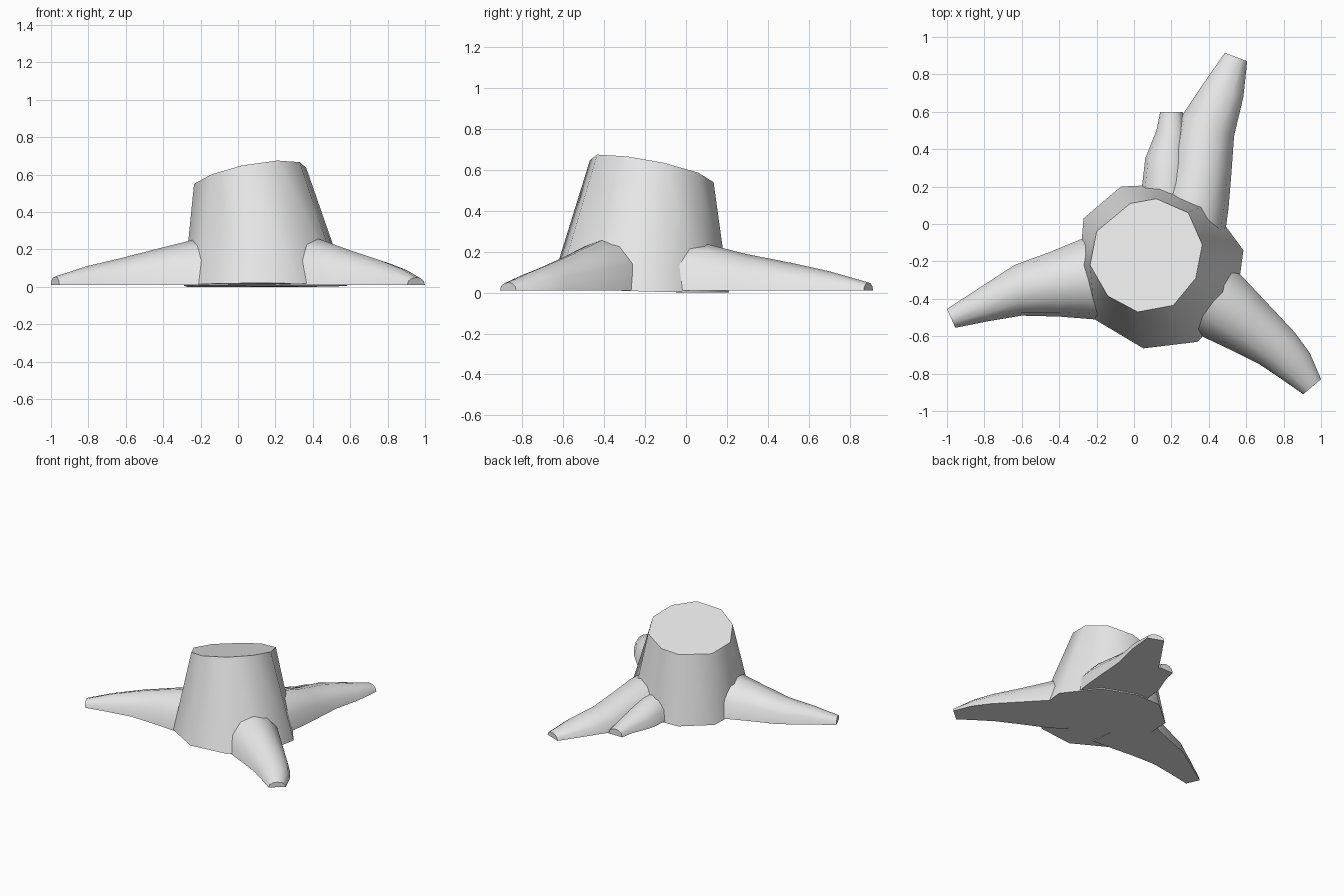
import bpy
import math
from mathutils import Vector

cube = bpy.data.objects.get("Cube")
if cube:
    bpy.data.objects.remove(cube, do_unlink=True)

# One plain colour for everything
grey = bpy.data.materials.new("light_grey")
grey.use_nodes = True
COLOUR = (0.8, 0.8, 0.8, 1)
grey.diffuse_color = COLOUR
grey.node_tree.nodes["Principled BSDF"].inputs["Base Color"].default_value = COLOUR


def loft(name, rings):
    """Skin a row of equal closed rings and cap both ends."""
    count = len(rings[0])
    verts = [point for ring in rings for point in ring]
    faces = []
    for row in range(len(rings) - 1):
        for i in range(count):
            j = (i + 1) % count
            a, b = row * count, (row + 1) * count
            faces.append((a + i, a + j, b + j, b + i))
    faces.append(tuple(reversed(range(count))))
    faces.append(tuple(range(len(verts) - count, len(verts))))
    mesh = bpy.data.meshes.new(name)
    mesh.from_pydata(verts, [], faces)
    mesh.materials.append(grey)
    obj = bpy.data.objects.new(name, mesh)
    bpy.context.collection.objects.link(obj)
    # Consistent outward normals, then smooth sides with sharp rims
    bpy.ops.object.select_all(action='DESELECT')
    obj.select_set(True)
    bpy.context.view_layer.objects.active = obj
    bpy.ops.object.mode_set(mode='EDIT')
    bpy.ops.mesh.select_all(action='SELECT')
    bpy.ops.mesh.normals_make_consistent(inside=False)
    bpy.ops.object.mode_set(mode='OBJECT')
    bpy.ops.object.shade_smooth_by_angle(angle=math.radians(50))
    return obj


def root(name, sections, ground=0.01, steps=6):
    """Flat-bottomed arch swept along pairs of ground edges with a ridge height."""
    rings = []
    for ax, ay, bx, by, height in sections:
        a, b = Vector((ax, ay, ground)), Vector((bx, by, ground))
        ring = []
        for i in range(steps + 1):
            angle = math.pi * i / steps
            point = a.lerp(b, (1 - math.cos(angle)) / 2)
            point.z += (height - ground) * max(math.sin(angle), 0) ** 0.9
            ring.append(point)
        rings.append(ring)
    return loft(name, rings)


# Stump: tapered ten-sided trunk with a slanted cut
foot = [(-.07, .2), (.14, .21), (.4, .11), (.585, -.14), (.55, -.4),
        (.34, -.63), (.05, -.665), (-.21, -.51), (-.29, -.22), (-.27, .03)]
cut = [(-.02, .11), (.12, .135), (.29, .06), (.365, -.11), (.33, -.29),
       (.21, -.435), (.02, -.47), (-.14, -.385), (-.235, -.22), (-.2, -.04)]
loft("stump", [
    [(x, y, max(0, -.03 * y)) for x, y in foot],
    [(x, y, .547 + .18 * x - .208 * y) for x, y in cut],
])

# Roots, from inside the trunk out to the blunt tip
root("right_root", [
    (-.1, -.05, -.05, -.52, .27), (-.28, -.08, -.21, -.51, .25),
    (-.45, -.15, -.4, -.495, .205), (-.64, -.22, -.6, -.49, .155),
    (-.84, -.35, -.78, -.52, .11), (-1, -.455, -.955, -.555, .055)])
root("left_root", [
    (.42, -.16, .2, -.5, .27), (.55, -.25, .32, -.58, .255),
    (.7, -.41, .5, -.665, .195), (.86, -.58, .67, -.75, .14),
    (.94, -.69, .79, -.83, .1), (1, -.83, .905, -.91, .05)])
root("back_root", [
    (.1, -.02, .48, -.1, .25), (.15, .15, .505, .08, .235),
    (.2, .32, .52, .26, .19), (.25, .57, .535, .47, .145),
    (.35, .72, .585, .68, .105), (.485, .915, .605, .87, .05)])
root("side_root", [
    (.03, .1, .3, .1, .18), (.045, .22, .3, .22, .165),
    (.06, .35, .3, .33, .13), (.12, .5, .28, .48, .085),
    (.14, .6, .26, .6, .06)])
